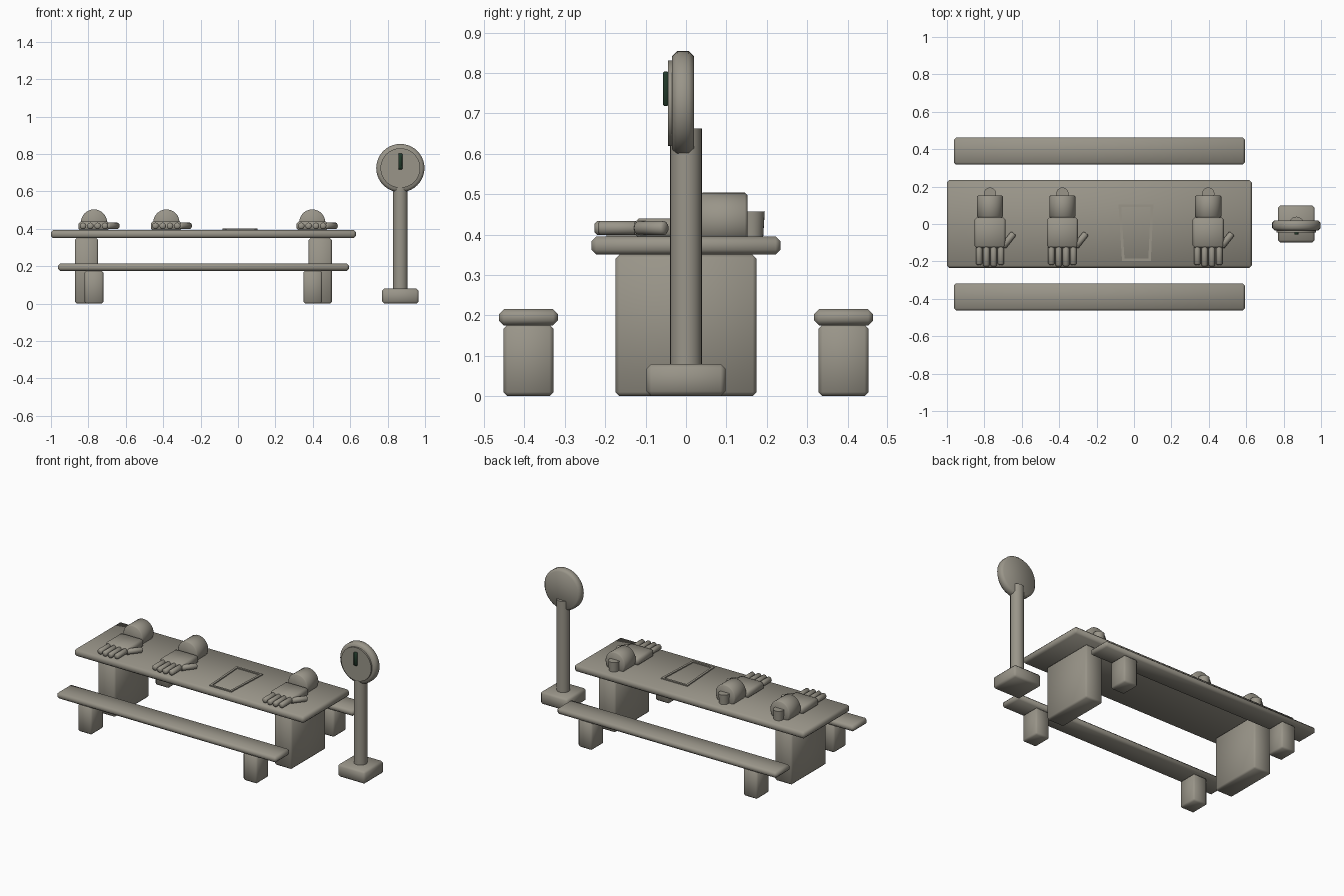
import bpy, bmesh, math
from mathutils import Vector, Matrix

if "Cube" in bpy.data.objects:
    bpy.data.objects.remove(bpy.data.objects["Cube"], do_unlink=True)


def make_material(name, colour):
    mat = bpy.data.materials.new(name)
    mat.use_nodes = True
    mat.diffuse_color = (*colour, 1)
    mat.node_tree.nodes["Principled BSDF"].inputs["Base Color"].default_value = (*colour, 1)
    return mat


STONE = make_material("warm grey", (0.32, 0.30, 0.25))
DARK = make_material("dark green", (0.015, 0.04, 0.022))


def finish(name, bm, mat=STONE, bevel=0.0, segments=1):
    """Turn a bmesh into a smooth-shaded object with bevelled edges."""
    if bevel:
        sharp = [e for e in bm.edges if e.calc_face_angle(0) > math.radians(50)]
        bmesh.ops.bevel(bm, geom=sharp, offset=bevel, segments=segments,
                        profile=0.5, affect='EDGES')
    bmesh.ops.recalc_face_normals(bm, faces=bm.faces[:])
    mesh = bpy.data.meshes.new(name)
    bm.to_mesh(mesh)
    bm.free()
    mesh.materials.append(mat)
    obj = bpy.data.objects.new(name, mesh)
    bpy.context.collection.objects.link(obj)
    bpy.ops.object.select_all(action='DESELECT')
    obj.select_set(True)
    bpy.context.view_layer.objects.active = obj
    bpy.ops.object.shade_smooth_by_angle(angle=math.radians(50))
    return obj


def box(name, x, y, z, bevel=0.0, mat=STONE):
    """Box given as (min, max) ranges on each axis."""
    bm = bmesh.new()
    bmesh.ops.create_cube(bm, size=1)
    for v in bm.verts:
        v.co = [r[0] + (c + 0.5) * (r[1] - r[0]) for c, r in zip(v.co, (x, y, z))]
    return finish(name, bm, mat, bevel)


def rod(name, start, end, radius, sides=32, bevel=0.0, segments=1, end_radius=None):
    """Cylinder running between two points."""
    a, b = Vector(start), Vector(end)
    turn = (b - a).to_track_quat('Z', 'Y').to_matrix().to_4x4()
    bm = bmesh.new()
    bmesh.ops.create_cone(bm, cap_ends=True, segments=sides, radius1=radius,
                          radius2=end_radius or radius, depth=(b - a).length,
                          matrix=Matrix.Translation((a + b) / 2) @ turn)
    return finish(name, bm, STONE, bevel, segments)


# Table and benches
MID = -0.185
box("table_top", (-1, 0.63), (-0.234, 0.234), (0.35, 0.395), 0.012)
for side, label in ((-1, "right"), (1, "left")):
    x = MID + side * 0.625
    box(f"table_support_{label}", (x - 0.062, x + 0.062), (-0.175, 0.175), (0, 0.35), 0.01)
for row, place in ((-1, "front"), (1, "back")):
    y = row * 0.39
    box(f"{place}_bench_seat", (-0.963, 0.593), (y - 0.073, y + 0.073), (0.175, 0.215), 0.012)
    for side, label in ((-1, "right"), (1, "left")):
        x = MID + side * 0.585
        box(f"{place}_bench_leg_{label}", (x - 0.05, x + 0.05),
            (y - 0.062, y + 0.062), (0, 0.177), 0.01)

# Hands resting on the table
for i, x in enumerate((-0.77, -0.383, 0.397), 1):
    box(f"palm_{i}", (x - 0.083, x + 0.083), (-0.128, 0.035), (0.39, 0.44), 0.012)
    rod(f"wrist_{i}", (x, 0.035, 0.434), (x, 0.152, 0.434), 0.07, bevel=0.006)
    rod(f"wrist_peg_{i}", (x, 0.162, 0.392), (x, 0.162, 0.457), 0.029, 24, end_radius=0.033)
    for f in range(4):
        fx = x + (f - 1.5) * 0.039
        tip = -0.226 if f in (1, 2) else -0.218
        rod(f"finger_{i}_{f + 1}", (fx, -0.10, 0.416), (fx, tip, 0.416), 0.0175, 12, 0.006)
    rod(f"thumb_{i}", (x + 0.07, -0.122, 0.416), (x + 0.127, -0.05, 0.416), 0.0175, 12, 0.006)

# Tapered outline frame on the table
bm = bmesh.new()
outer = [(-0.083, 0.104), (0.104, 0.104), (0.09, -0.197), (-0.064, -0.197)]
inner = [(-0.068, 0.091), (0.089, 0.091), (0.077, -0.184), (-0.051, -0.184)]
ring = [[bm.verts.new((*p, 0.392)) for p in loop] for loop in (outer, inner)]
for i in range(4):
    j = (i + 1) % 4
    bm.faces.new((ring[0][i], ring[0][j], ring[1][j], ring[1][i]))
top = bmesh.ops.extrude_face_region(bm, geom=bm.faces[:])["geom"]
bmesh.ops.translate(bm, vec=(0, 0, 0.0095),
                    verts=[g for g in top if isinstance(g, bmesh.types.BMVert)])
finish("outline_frame", bm)

# Dial on a post
DX, DZ = 0.868, 0.725
box("dial_base", (DX - 0.098, DX + 0.098), (-0.098, 0.098), (0, 0.08), 0.012)
rod("dial_post", (DX, 0, 0.07), (DX, 0, 0.662), 0.039)
rod("dial_body", (DX, 0.02, DZ), (DX, -0.035, DZ), 0.129, 40, 0.013)
rod("dial_face", (DX, -0.03, DZ), (DX, -0.045, DZ), 0.106, 40)
box("dial_needle", (DX - 0.011, DX + 0.011), (-0.057, -0.043), (0.718, 0.803), 0.003, DARK)
